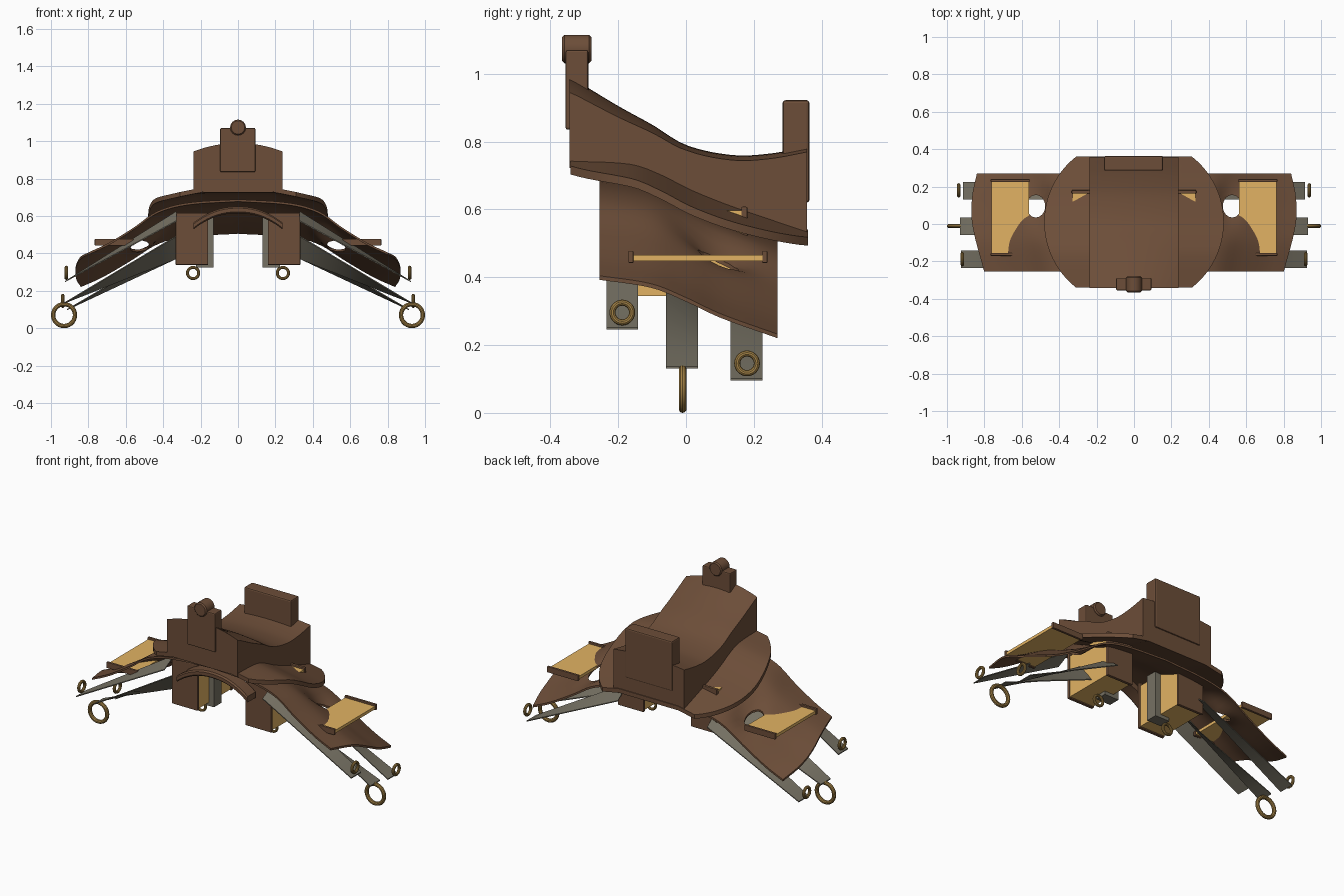
import bpy, bmesh, math
from mathutils import Vector

if "Cube" in bpy.data.objects:
    bpy.data.objects.remove(bpy.data.objects["Cube"], do_unlink=True)


def material(name, r, g, b):
    m = bpy.data.materials.new(name)
    m.use_nodes = True
    m.diffuse_color = (r, g, b, 1)
    bsdf = next(n for n in m.node_tree.nodes if n.type == 'BSDF_PRINCIPLED')
    bsdf.inputs["Base Color"].default_value = (r, g, b, 1)
    bsdf.inputs["Roughness"].default_value = 0.7
    return m


LEATHER = material("brown leather", 0.15, 0.075, 0.04)
TAN = material("tan hide", 0.76, 0.45, 0.125)
STRAP = material("grey strap", 0.18, 0.165, 0.125)
BRASS = material("brass", 0.36, 0.22, 0.06)


def finish(name, bm, mat, smooth=False):
    bmesh.ops.recalc_face_normals(bm, faces=bm.faces)
    me = bpy.data.meshes.new(name)
    bm.to_mesh(me)
    bm.free()
    me.materials.append(mat)
    ob = bpy.data.objects.new(name, me)
    bpy.context.collection.objects.link(ob)
    if smooth:
        bpy.ops.object.select_all(action='DESELECT')
        ob.select_set(True)
        bpy.context.view_layer.objects.active = ob
        bpy.ops.object.shade_smooth_by_angle(angle=math.radians(35))
    return ob


def loft(name, sections, mat, smooth=True):
    """Skin a run of closed cross-sections and cap both ends."""
    bm = bmesh.new()
    rows = [[bm.verts.new(p) for p in s] for s in sections]
    n = len(rows[0])
    for a, b in zip(rows, rows[1:]):
        for i in range(n):
            j = (i + 1) % n
            bm.faces.new((a[i], a[j], b[j], b[i]))
    bm.faces.new(rows[0])
    bm.faces.new(rows[-1][::-1])
    return finish(name, bm, mat, smooth)


def box(name, x, y, z, mat, bevel=0.0):
    bm = bmesh.new()
    bmesh.ops.create_cube(bm, size=1)
    for v in bm.verts:
        v.co = Vector([(r[0] + r[1]) / 2 + c * (r[1] - r[0]) for c, r in zip(v.co, (x, y, z))])
    if bevel:
        bmesh.ops.bevel(bm, geom=bm.edges[:], offset=bevel, segments=2, affect='EDGES', profile=0.5)
    return finish(name, bm, mat)


def ring(name, centre, axis, major, minor):
    """Torus around the given axis."""
    c, ax = Vector(centre), Vector(axis)
    side = ax.cross(Vector((0, 0, 1)))
    bm = bmesh.new()
    n, m = 28, 10
    rows = []
    for i in range(n):
        t = math.tau * i / n
        out = side * math.cos(t) + Vector((0, 0, 1)) * math.sin(t)
        rows.append([bm.verts.new(c + out * (major + minor * math.cos(math.tau * k / m))
                                  + ax * minor * math.sin(math.tau * k / m)) for k in range(m)])
    for i in range(n):
        for k in range(m):
            a, b, l = rows[i], rows[(i + 1) % n], (k + 1) % m
            bm.faces.new((a[k], a[l], b[l], b[k]))
    return finish(name, bm, BRASS, True)


def curve(points):
    """Smooth interpolation through (t, value) points."""
    def slope(i):
        a, b = points[max(i - 1, 0)], points[min(i + 1, len(points) - 1)]
        return (b[1] - a[1]) / (b[0] - a[0])

    def f(t):
        i = 0
        while i < len(points) - 2 and t > points[i + 1][0]:
            i += 1
        (t0, p0), (t1, p1) = points[i], points[i + 1]
        h = t1 - t0
        s = min(max((t - t0) / h, 0), 1)
        return ((2*s**3 - 3*s*s + 1) * p0 + (s**3 - 2*s*s + s) * h * slope(i)
                + (3*s*s - 2*s**3) * p1 + (s**3 - s*s) * h * slope(i + 1))
    return f


def spread(a, b, n):
    return [a + (b - a) * i / n for i in range(n + 1)]


def sheet(name, y0, y1, ny, half_width, nx, top, bottom, mat):
    """Slab between two height functions, with a half width that varies along y."""
    sections = []
    for y in spread(y0, y1, ny):
        xs = spread(-half_width(y), half_width(y), nx)
        sections.append([(x, y, top(x, y)) for x in xs]
                        + [(x, y, bottom(x, y)) for x in reversed(xs)])
    return loft(name, sections, mat)


# Skirt: rounded saddle flap sloping down to the back and sides
skirt_mid = curve([(-0.34, 0.75), (-0.16, 0.74), (-0.075, 0.71), (0.01, 0.667),
                   (0.115, 0.624), (0.23, 0.584), (0.36, 0.54)])


def skirt_top(x, y):
    return skirt_mid(y) - 0.2 * max(abs(x) - 0.2, 0)


sheet("skirt", -0.34, 0.36, 28, lambda y: 0.035 + math.sqrt(0.445 ** 2 - (y - 0.01) ** 2),
      28, skirt_top, lambda x, y: skirt_top(x, y) - 0.025, LEATHER)

# Seat: crowned block with a dipped profile
seat_mid = curve([(-0.34, 0.99), (-0.2, 0.905), (-0.1, 0.85), (0, 0.79), (0.14, 0.76), (0.25, 0.765), (0.36, 0.785)])
sheet("seat", -0.343, 0.357, 28, lambda y: 0.238, 16,
      lambda x, y: seat_mid(y) - (0.015 + 0.03 * max(0, -y) / 0.34) * (x / 0.238) ** 2,
      lambda x, y: skirt_top(x, y) - 0.02, LEATHER)

# Blanket: wide arched sheet, dipping at an opening on each side
blanket_mid = curve([(-0.26, 0.69), (-0.1, 0.665), (0, 0.625), (0.1, 0.578), (0.27, 0.517)])
blanket_drop = curve([(0, 0), (0.3, 0.02), (0.47, 0.065), (0.6, 0.15), (0.75, 0.235), (0.87, 0.287)])
blanket_half = curve([(-0.26, 0.80), (0, 0.865), (0.15, 0.865), (0.27, 0.84)])


def blanket_top(x, y):
    dip = 0.065 * math.exp(-((abs(x) - 0.49) / 0.065) ** 2 - ((y - 0.1) / 0.11) ** 2)
    return blanket_mid(y) - blanket_drop(abs(x) * 0.865 / blanket_half(y)) - dip


blanket = sheet("blanket", -0.255, 0.27, 24, blanket_half, 56, blanket_top,
                lambda x, y: blanket_top(x, y) - 0.012, LEATHER)
for s in (-1, 1):
    loop = [(s * 0.525 + 0.05 * math.cos(a), 0.095 + 0.06 * math.sin(a))
            for a in spread(0, math.tau * 23 / 24, 23)]
    cutter = loft("opening_cutter", [[(x, y, z) for x, y in loop] for z in (0.2, 0.8)], LEATHER, False)
    cutter.hide_render = True
    mod = blanket.modifiers.new("opening", 'BOOLEAN')
    mod.operation = 'DIFFERENCE'
    mod.object = cutter
    bpy.context.view_layer.objects.active = blanket
    bpy.ops.object.modifier_apply(modifier=mod.name)
    bpy.data.objects.remove(cutter, do_unlink=True)

# Pommel plate, horn and cantle plate
box("pommel", (-0.095, 0.093), (-0.355, -0.288), (0.835, 1.07), LEATHER, 0.006)
horn = [[(0.042 * k * math.cos(a), y, 1.073 + 0.042 * k * math.sin(a))
         for a in spread(0, math.tau * 23 / 24, 23)]
        for y, k in ((-0.365, 0.85), (-0.358, 1), (-0.286, 1), (-0.279, 0.85))]
loft("horn", horn, LEATHER)
box("cantle", (-0.16, 0.156), (0.285, 0.364), (0.62, 0.922), LEATHER, 0.008)

# Front arch band between the bags
arch = []
for x in spread(-0.237, 0.237, 20):
    z = 0.65 - 0.085 * (abs(x) / 0.237) ** 2.2
    arch.append([(x, -0.254, z - 0.008), (x, -0.245, z), (x, -0.17, z),
                 (x, -0.17, z - 0.036), (x, -0.245, z - 0.036), (x, -0.254, z - 0.028)])
loft("front_arch", arch, LEATHER)

# Parts that repeat on both sides
for s, side in ((1, "left"), (-1, "right")):
    def span(a, b):
        return tuple(sorted((s * a, s * b)))

    # Bag with leather end panels
    box(side + "_bag", span(0.165, 0.328), (-0.145, 0.165), (0.345, 0.597), TAN)
    for end, y, top in (("front", -0.16, 0.617), ("back", 0.163, 0.608)):
        box(f"{side}_bag_{end}_panel", span(0.16, 0.333), (y, y + 0.018), (0.338, top), LEATHER, 0.004)

    # Short hanging strap and its ring
    box(side + "_short_strap", span(0.13, 0.225), (-0.045, 0.025), (0.325, 0.60), STRAP)
    ring(side + "_short_ring", (s * 0.24, -0.01, 0.295), (0, 1, 0), 0.03, 0.008)

    # Side shelf with leather end rails
    box(side + "_shelf", span(0.562, 0.762), (-0.157, 0.228), (0.448, 0.466), TAN)
    for end, y in (("front", -0.17), ("back", 0.225)):
        box(f"{side}_shelf_{end}_rail", span(0.558, 0.766), (y, y + 0.015), (0.442, 0.478), LEATHER, 0.003)

    # Long straps: inner x and z, tilt at the inner end, outer x and z, centre y
    for part, x0, z0, tilt, x1, z1, y in (("front", 0.33, 0.60, -0.05, 0.925, 0.252, -0.188),
                                          ("middle", 0.28, 0.46, 0.13, 0.93, 0.137, -0.012),
                                          ("back", 0.30, 0.425, 0.07, 0.915, 0.102, 0.178)):
        rows = []
        for t in spread(0, 1, 8):
            x, z, k = x0 + (x1 - x0) * t, z0 + (z1 - z0) * t, tilt / 2 * (1 - t)
            f, b = y - 0.047, y + 0.047
            rows.append([(s * x, f, z + k), (s * x, b, z - k),
                         (s * x, b, z - k - 0.006), (s * x, f, z + k - 0.006)])
        loft(f"{side}_{part}_strap", rows, STRAP)
    ring(side + "_front_ring", (s * 0.918, -0.188, 0.296), (1, 0, 0), 0.029, 0.009)
    ring(side + "_back_ring", (s * 0.937, 0.18, 0.146), (1, 0, 0), 0.029, 0.009)
    ring(side + "_middle_ring", (s * 0.93, -0.01, 0.07), (0, 1, 0), 0.0585, 0.0115)
